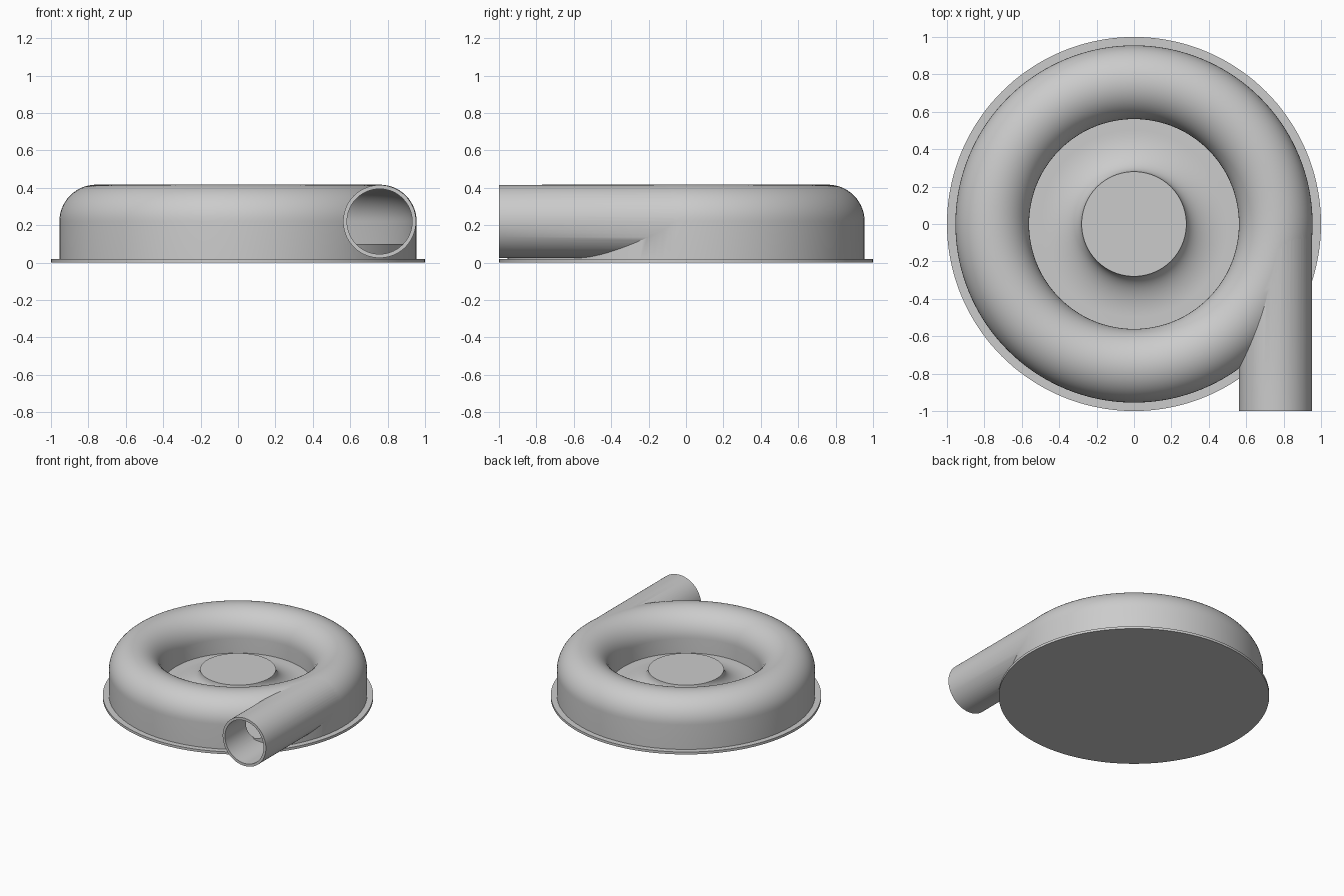
import bpy, bmesh
from math import sin, cos, pi, radians
from mathutils import Matrix

cube = bpy.data.objects.get("Cube")
if cube:
    bpy.data.objects.remove(cube)

grey = bpy.data.materials.new("light grey")
grey.use_nodes = True
grey.diffuse_color = (0.6, 0.6, 0.6, 1)
for node in grey.node_tree.nodes:
    if node.type == 'BSDF_PRINCIPLED':
        node.inputs["Base Color"].default_value = grey.diffuse_color

STEPS = 144
CENTRE, MID_Z = 0.758, 0.22     # centreline of the scroll


def finish(bm, name):
    bmesh.ops.remove_doubles(bm, verts=bm.verts, dist=1e-5)
    bmesh.ops.recalc_face_normals(bm, faces=bm.faces)
    mesh = bpy.data.meshes.new(name)
    bm.to_mesh(mesh)
    bm.free()
    mesh.materials.append(grey)
    obj = bpy.data.objects.new(name, mesh)
    bpy.context.collection.objects.link(obj)
    return obj


def lathe(name, profile):
    """Revolve a closed (radius, height) outline about z."""
    bm = bmesh.new()
    rings = []
    for i in range(STEPS):
        a = 2 * pi * i / STEPS
        rings.append([bm.verts.new((r * cos(a), r * sin(a), z)) for r, z in profile])
    n = len(profile)
    for i in range(STEPS):
        p, q = rings[i], rings[(i + 1) % STEPS]
        for j in range(n):
            k = (j + 1) % n
            if profile[j][0] == 0 and profile[k][0] == 0:
                continue
            bm.faces.new((p[j], q[j], q[k], p[k]))
    return finish(bm, name)


def tube(name, radius, y0, y1):
    """Solid cylinder along y on the outlet axis."""
    bm = bmesh.new()
    bmesh.ops.create_cone(bm, cap_ends=True, segments=72, radius1=radius,
                          radius2=radius, depth=y1 - y0)
    place = Matrix.Translation((0.757, (y0 + y1) / 2, MID_Z))
    bm.transform(place @ Matrix.Rotation(radians(90), 4, 'X'))
    return finish(bm, name)


def arch(radius, bottom):
    """Half-round outline on straight legs."""
    top = [(CENTRE + radius * cos(pi * i / 28), MID_Z + radius * sin(pi * i / 28))
           for i in range(29)]
    return [(CENTRE + radius, bottom)] + top + [(CENTRE - radius, bottom)]


def select_only(obj):
    bpy.ops.object.select_all(action='DESELECT')
    obj.select_set(True)
    bpy.context.view_layer.objects.active = obj


def combine(obj, other, operation):
    mod = obj.modifiers.new(operation.title(), 'BOOLEAN')
    mod.object, mod.operation, mod.solver = other, operation, 'EXACT'
    select_only(obj)
    bpy.ops.object.modifier_apply(modifier=mod.name)
    bpy.data.objects.remove(other)


# Thin round base plate
base = lathe("base_plate", [(0, 0), (1, 0), (1, 0.02), (0, 0.02)])

# Hollow scroll housing with tangential outlet pipe
housing = lathe("scroll_housing", arch(0.197, 0.01))
combine(housing, tube("outlet_pipe", 0.195, -1, -0.02), 'UNION')
combine(housing, lathe("scroll_cavity", arch(0.177, -0.05)), 'DIFFERENCE')
combine(housing, tube("outlet_bore", 0.174, -1.1, -0.02), 'DIFFERENCE')

# Inner floor rising in a concave flare to the flat hub
flare = [(0.5 - 0.22 * cos(pi / 2 * i / 14), 0.23 - 0.13 * sin(pi / 2 * i / 14))
         for i in range(15)]
floor = lathe("hub_and_floor", [(0, 0.015), (0, 0.23)] + flare
              + [(0.945, 0.1), (0.945, 0.015)])

for obj in (base, housing, floor):
    select_only(obj)
    bpy.ops.object.shade_smooth_by_angle(angle=radians(30))
